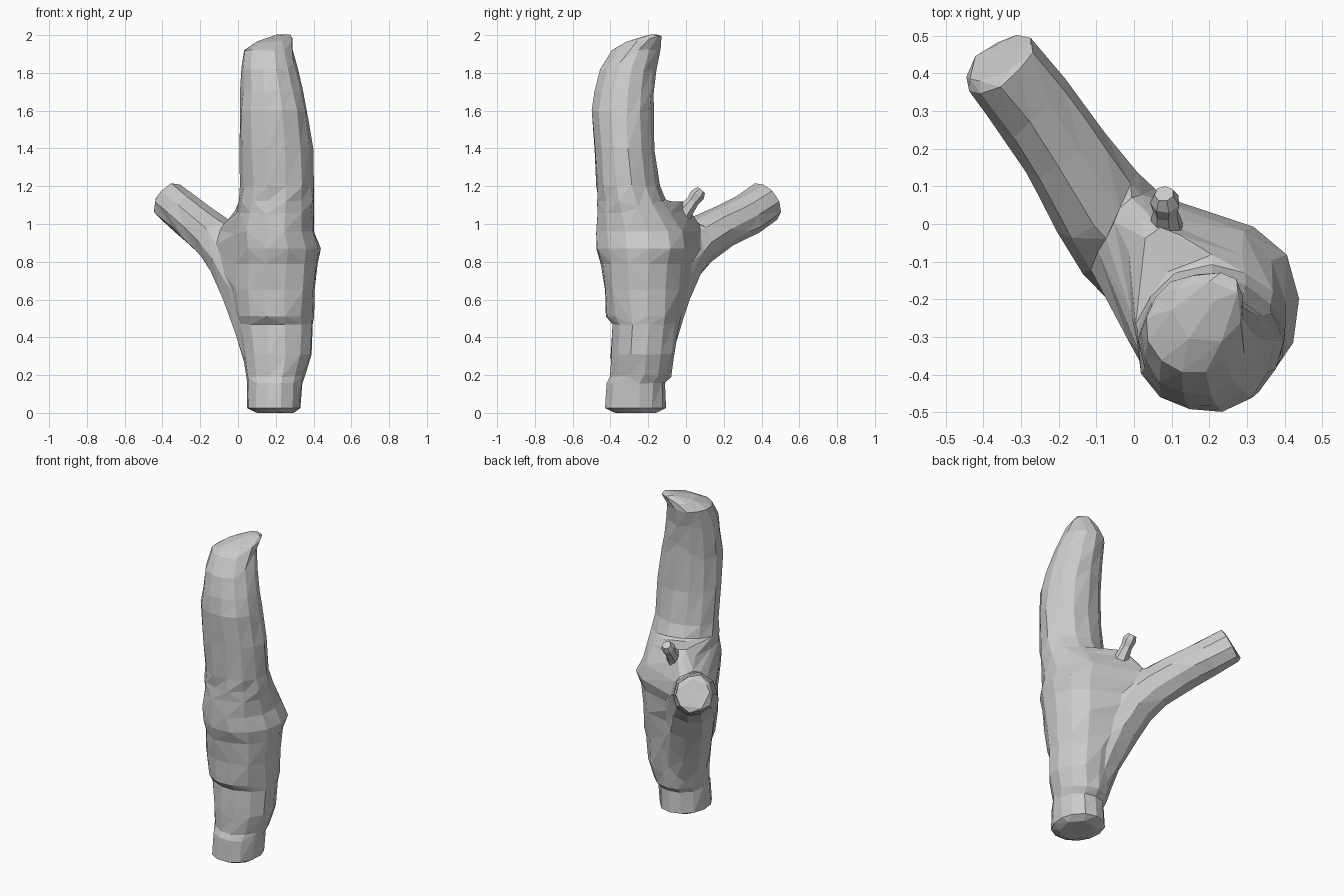
import bpy, bmesh, math, random
from mathutils import Vector

if "Cube" in bpy.data.objects:
    bpy.data.objects.remove(bpy.data.objects["Cube"])
random.seed(4)


def finish(bm, name):
    bmesh.ops.recalc_face_normals(bm, faces=bm.faces[:])
    me = bpy.data.meshes.new(name)
    bm.to_mesh(me)
    bm.free()
    ob = bpy.data.objects.new(name, me)
    bpy.context.collection.objects.link(ob)
    return ob


def make_loft(name, rings):
    """Bridge a list of equal-length point rings and cap both ends."""
    bm = bmesh.new()
    loops = [[bm.verts.new(p) for p in ring] for ring in rings]
    n = len(loops[0])
    for a, b in zip(loops, loops[1:]):
        for i in range(n):
            j = (i + 1) % n
            bm.faces.new((a[i], a[j], b[j], b[i]))
    bm.faces.new(loops[0][::-1])
    bm.faces.new(loops[-1])
    return finish(bm, name)


def make_hull(name, points):
    """Convex skin around a set of points."""
    bm = bmesh.new()
    for p in points:
        bm.verts.new(p)
    bmesh.ops.convex_hull(bm, input=bm.verts[:])
    bmesh.ops.delete(bm, geom=[v for v in bm.verts if not v.link_faces], context='VERTS')
    return finish(bm, name)


def box_ring(z, x0, x1, y0, y1, n=13, jitter=0.03):
    """Slightly irregular ellipse filling the given extents."""
    pts = []
    for i in range(n):
        a = math.tau * (i + 0.25) / n
        k = 1.01 + random.uniform(-jitter, jitter)
        pts.append(Vector(((x0 + x1) / 2 + (x1 - x0) / 2 * k * math.cos(a),
                           (y0 + y1) / 2 + (y1 - y0) / 2 * k * math.sin(a), z)))
    return pts


def path_rings(path, n, jitter=0.05):
    """Round rings set square to a path of (x, y, z, radius)."""
    rings = []
    c = [Vector(p[:3]) for p in path]
    for i, p in enumerate(path):
        t = c[min(i + 1, len(c) - 1)] - c[max(i - 1, 0)]
        q = t.to_track_quat('Z', 'Y')
        rings.append([c[i] + q @ Vector((math.cos(math.tau * k / n), math.sin(math.tau * k / n), 0))
                      * p[3] * random.uniform(1 - jitter, 1 + jitter) for k in range(n)])
    return rings


# trunk: z, x extents, y extents (stripped bark on the front at 0.2-0.47)
trunk_rings = [box_ring(*r) for r in [
    (0.00, 0.10, 0.30, -0.38, -0.15),
    (0.025, 0.045, 0.335, -0.43, -0.11),
    (0.16, 0.05, 0.34, -0.42, -0.11),
    (0.19, 0.045, 0.35, -0.405, -0.08),
    (0.31, 0.025, 0.39, -0.40, -0.06),
    (0.47, 0.00, 0.40, -0.39, -0.04),
    (0.51, 0.00, 0.40, -0.425, -0.03),
    (0.65, -0.02, 0.41, -0.435, -0.02),
    (0.79, -0.02, 0.425, -0.45, 0.00),
    (0.87, -0.02, 0.44, -0.475, 0.02),
    (0.96, -0.02, 0.405, -0.475, 0.01),
    (1.06, 0.00, 0.40, -0.47, -0.06),
    (1.12, 0.01, 0.40, -0.47, -0.11),
    (1.20, 0.015, 0.40, -0.475, -0.14),
    (1.40, 0.01, 0.395, -0.485, -0.17),
    (1.60, 0.01, 0.37, -0.50, -0.175),
    (1.70, 0.015, 0.345, -0.485, -0.17),
    (1.82, 0.02, 0.315, -0.455, -0.16),
    (1.92, 0.03, 0.29, -0.395, -0.14),
    (1.965, 0.10, 0.29, -0.32, -0.13),
    (2.002, 0.20, 0.285, -0.20, -0.13)]]
parts = [make_loft("trunk", trunk_rings)]

# side branch growing out of the trunk
parts.append(make_loft("side_branch", path_rings([
    (0.17, -0.22, 0.22, 0.12), (0.13, -0.19, 0.45, 0.15), (0.06, -0.12, 0.65, 0.15),
    (-0.02, -0.04, 0.81, 0.145), (-0.10, 0.06, 0.905, 0.13),
    (-0.19, 0.20, 0.985, 0.115), (-0.27, 0.32, 1.05, 0.113),
    (-0.36, 0.425, 1.12, 0.109), (-0.366, 0.435, 1.126, 0.09)], 10)))

# swollen crotch: each trunk ring from z 0.47 to 1.12 is webbed to a lobe (x, y, radius)
lobes = [(0.14, -0.18, 0.13), (0.12, -0.16, 0.13), (0.06, -0.12, 0.13), (0.00, -0.06, 0.125),
         (-0.03, -0.02, 0.125), (-0.025, 0.00, 0.09), (0.03, -0.02, 0.05), (0.07, -0.05, 0.04)]
slices = [ring + box_ring(ring[0].z, x - r, x + r, y - r, y + r, 9)
          for ring, (x, y, r) in zip(trunk_rings[5:13], lobes)]
for low, high in zip(slices, slices[1:]):
    parts.append(make_hull("crotch", low + high))

# fuse the pieces into one skin, then facet it
trunk = parts[0]
bpy.context.view_layer.objects.active = trunk
for ob in parts:
    ob.select_set(True)
bpy.ops.object.join()
trunk.name = "forked_log"
mod = trunk.modifiers.new("fuse", 'REMESH')
mod.mode = 'VOXEL'
mod.voxel_size = 0.012
dg = bpy.context.evaluated_depsgraph_get()
quads = len(trunk.evaluated_get(dg).data.polygons)
dec = trunk.modifiers.new("facets", 'DECIMATE')
dec.ratio = min(1.0, 620 / (2 * max(quads, 1)))

# small twig stub in the fork
twig = make_loft("twig_stub", path_rings([
    (0.085, -0.04, 1.02, 0.06), (0.085, 0.00, 1.075, 0.042),
    (0.083, 0.035, 1.12, 0.034), (0.082, 0.06, 1.155, 0.04), (0.08, 0.08, 1.18, 0.026)], 7))

# flat faceting everywhere
for ob in (trunk, twig):
    for p in ob.data.polygons:
        p.use_smooth = False
